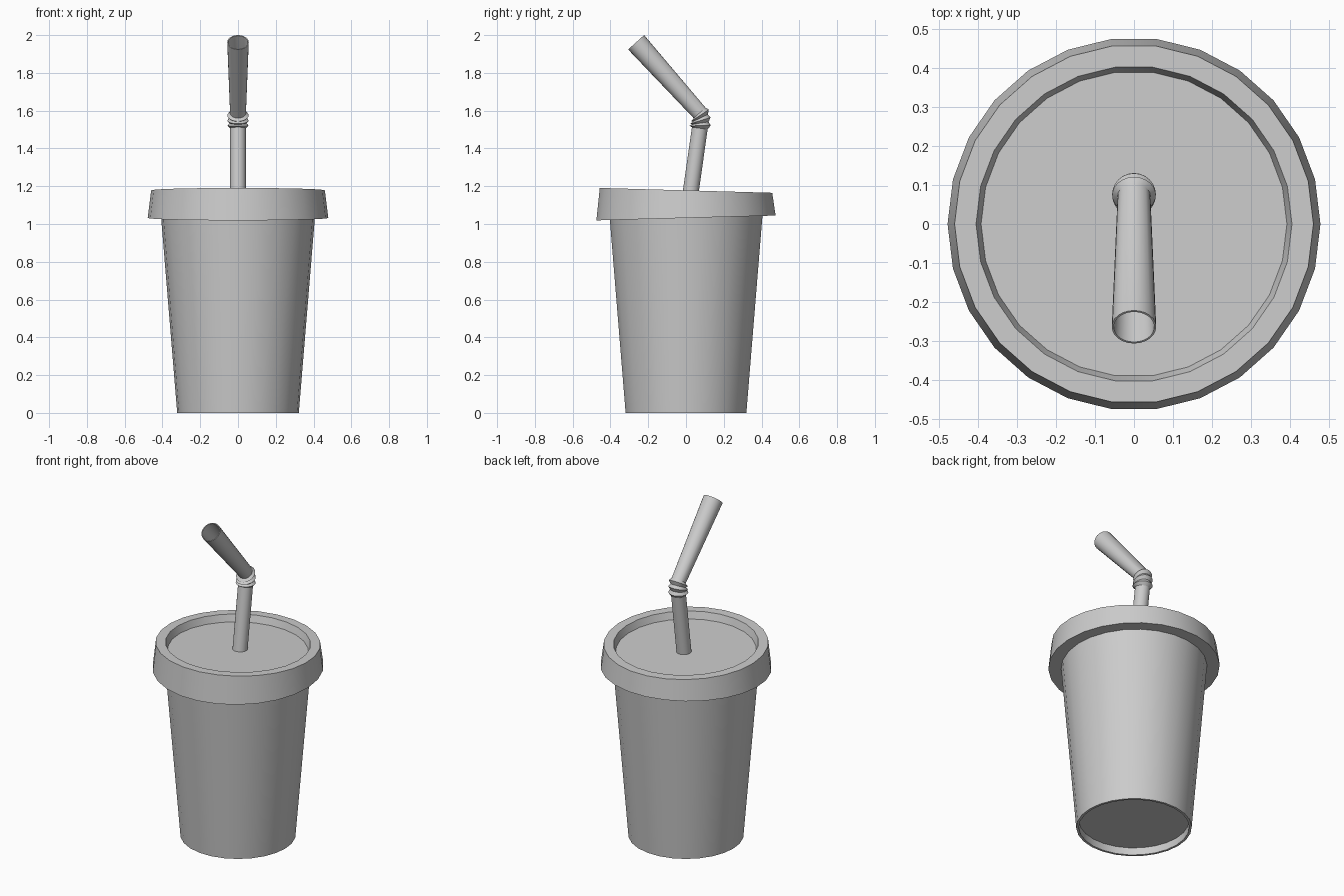
import bpy, bmesh, math
from mathutils import Vector

if "Cube" in bpy.data.objects:
    bpy.data.objects.remove(bpy.data.objects["Cube"])


def loft(name, rings, sides, cap_first=False, cap_last=False):
    """Skin circular rings given as (centre_y, centre_z, radius, tilt).
    Tilt is the rotation about x; positive leans the ring axis toward -y."""
    bm = bmesh.new()
    loops = []
    for cy, cz, r, tilt in rings:
        loop = []
        for i in range(sides):
            a = 2 * math.pi * i / sides
            v = r * math.sin(a)
            loop.append(bm.verts.new((r * math.cos(a),
                                      cy + v * math.cos(tilt),
                                      cz + v * math.sin(tilt))))
        loops.append(loop)
    for lo, hi in zip(loops, loops[1:]):
        for i in range(sides):
            j = (i + 1) % sides
            bm.faces.new((lo[i], lo[j], hi[j], hi[i]))
    if cap_first:
        bm.faces.new(loops[0][::-1])
    if cap_last:
        bm.faces.new(loops[-1])
    bmesh.ops.recalc_face_normals(bm, faces=bm.faces)
    mesh = bpy.data.meshes.new(name)
    bm.to_mesh(mesh)
    bm.free()
    ob = bpy.data.objects.new(name, mesh)
    bpy.context.collection.objects.link(ob)
    bpy.ops.object.select_all(action='DESELECT')
    ob.select_set(True)
    bpy.context.view_layer.objects.active = ob
    bpy.ops.object.shade_smooth_by_angle(angle=math.radians(30))
    return ob


SIDES = 26

# Cup: recessed base, thin foot rim, tapered wall running up under the lid
loft("cup", [(0, 0.045, 0.308, 0), (0, 0, 0.308, 0),
             (0, 0, 0.322, 0), (0, 1.07, 0.41, 0)], SIDES, cap_first=True)

# Lid: slightly wedge-shaped, with a raised rim around a sunken top
up, down = math.atan(0.027), -math.atan(0.028)
loft("lid", [(0, 1.032, 0.395, up), (0, 1.032, 0.478, up),
             (0, 1.178, 0.46, down), (0, 1.178, 0.405, down),
             (0, 1.135, 0.392, down)], SIDES, cap_last=True)

# Straw: lower tube, pleated bend, flared mouthpiece, thin inner bore
lean, bend = math.radians(-7.5), math.radians(42)
straw = [(0.018, 1.12, 0.042, lean), (0.073, 1.507, 0.042, lean)]
start, end = Vector((0.073, 1.507)), Vector((0.072, 1.588))
for k in range(1, 6):
    t = k / 6
    c = start.lerp(end, t)
    bulge = 0.004 * math.sin(math.pi * t)
    straw.append((c.x + bulge, c.y, 0.056 if k % 2 else 0.044,
                  lean + (bend - lean) * t))
straw += [(0.072, 1.588, 0.042, bend), (-0.264, 1.962, 0.057, bend)]
inner = [(y, z, r - 0.005, a) for y, z, r, a in reversed(straw)]
loft("straw", straw + inner, 24)
